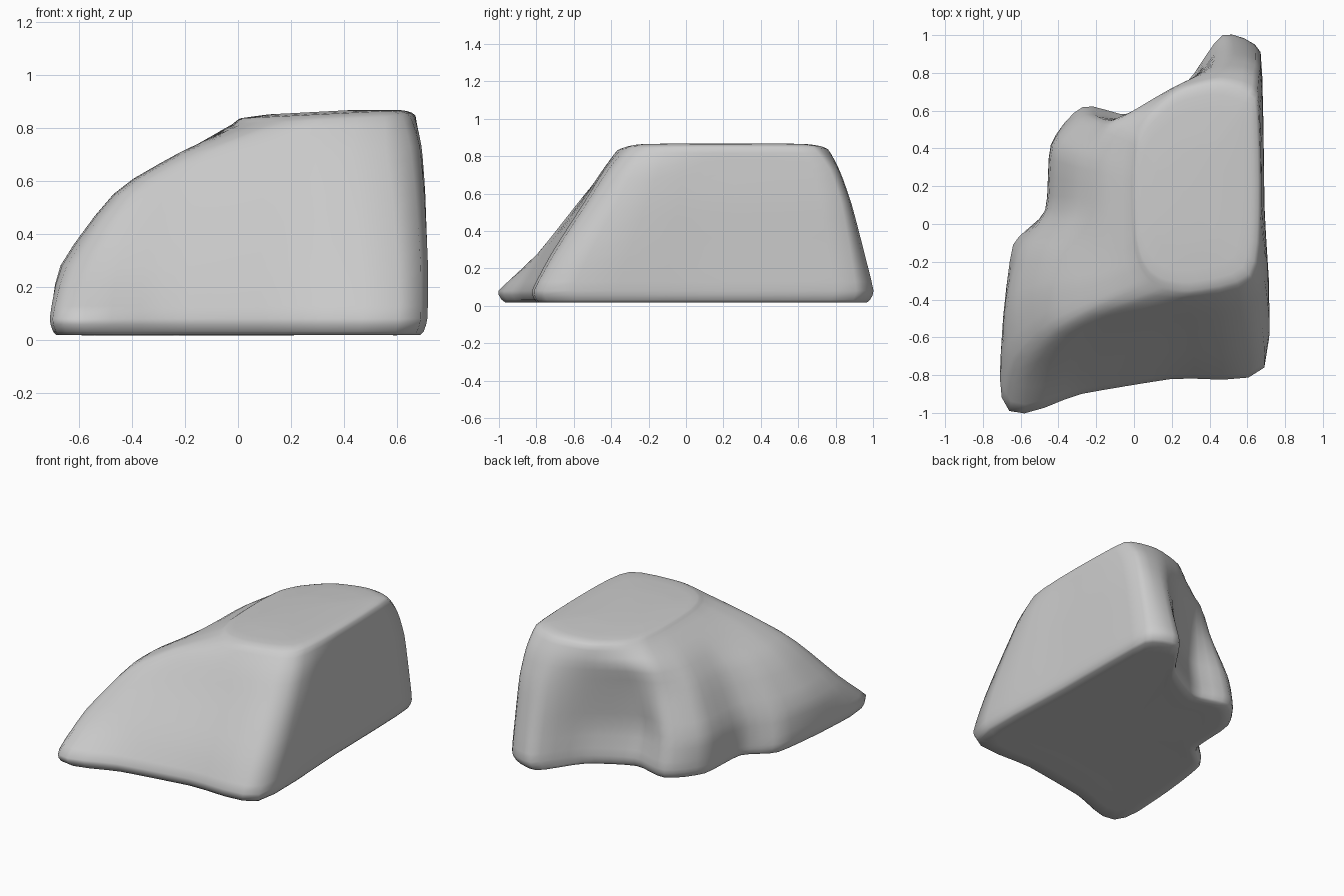
import bpy, bmesh
from mathutils import Vector

if "Cube" in bpy.data.objects:
    bpy.data.objects.remove(bpy.data.objects["Cube"])

# Horizontal outlines of the rock, counter-clockwise from the front left corner
OUTLINES = {
    0.08: [(-.66, -.99), (-.28, -.9), (.2, -.82), (.69, -.76), (.69, .1), (.67, .91), (.47, 1),
           (.27, .74), (-.02, .58), (-.27, .62), (-.44, .42), (-.47, .07), (-.64, -.11), (-.7, -.6)],
    0.28: [(-.61, -.77), (-.28, -.77), (.2, -.72), (.69, -.65), (.69, .1), (.67, .88), (.48, .95),
           (.26, .71), (-.03, .54), (-.26, .58), (-.43, .41), (-.46, .08), (-.6, -.14), (-.67, -.45)],
    0.55: [(-.43, -.56), (-.23, -.57), (.2, -.55), (.67, -.48), (.69, .1), (.67, .83), (.48, .88),
           (.25, .73), (.0, .58), (-.18, .53), (-.31, .36), (-.34, .08), (-.43, -.15), (-.47, -.35)],
    0.72: [(-.19, -.42), (-.1, -.45), (.2, -.45), (.65, -.37), (.68, .1), (.66, .77), (.46, .82),
           (.24, .74), (.03, .62), (-.12, .52), (-.19, .33), (-.2, .08), (-.21, -.13), (-.22, -.3)],
    0.83: [(.07, -.3), (.15, -.35), (.3, -.37), (.62, -.28), (.67, .1), (.65, .68), (.46, .76),
           (.23, .71), (.07, .58), (.0, .46), (-.02, .28), (-.02, .08), (-.01, -.1), (.02, -.22)],
}


def scaled(ring, factor, z):
    c = sum(ring, Vector()) / len(ring)
    return [Vector((c.x + (p.x - c.x) * factor, c.y + (p.y - c.y) * factor, z)) for p in ring]


def tangent(a, b, c):
    return (c - a).normalized() * .75 * min((b - a).length, (c - b).length)


def spline(a, b, c, d, t):
    u, v = tangent(a, b, c), tangent(b, c, d)
    return b + t * (u + t * (3 * (c - b) - 2 * u - v + t * (2 * (b - c) + u + v)))


def smooth_path(pts, steps, closed):
    n, out = len(pts), []
    pick = (lambda i: pts[i % n]) if closed else (lambda i: pts[max(0, min(i, n - 1))])
    for i in range(n if closed else n - 1):
        out += [spline(*(pick(i + k) for k in (-1, 0, 1, 2)), s / steps) for s in range(steps)]
    return out if closed else out + [pts[-1]]


# Add tucked-in rings at the foot and the nearly flat summit
rings = [[Vector((x, y, z)) for x, y in pts] for z, pts in OUTLINES.items()]
rings = ([scaled(rings[0], .6, .02), scaled(rings[0], .965, .018)] + rings
         + [scaled(rings[-1], .88, .852), scaled(rings[-1], .45, .862)])
rings = [smooth_path(r, 4, True) for r in rings]
columns = [smooth_path([r[i] for r in rings], 3, False) for i in range(len(rings[0]))]

# Skin the rings into one closed rock
bm = bmesh.new()
grid = []
for col in columns:
    for p in col:
        p.z += .05 * (p.x - .33) * max(0, p.z - .6) / .25   # summit rises to the right
    grid.append([bm.verts.new(p) for p in col])
n, m = len(grid), len(grid[0])
for i in range(n):
    a, b = grid[i], grid[(i + 1) % n]
    for j in range(m - 1):
        bm.faces.new((a[j], b[j], b[j + 1], a[j + 1]))
for j in (0, m - 1):
    cap = bm.faces.new([g[j] for g in grid])
    bmesh.ops.poke(bm, faces=[cap])
bmesh.ops.recalc_face_normals(bm, faces=bm.faces)
mesh = bpy.data.meshes.new("rock")
bm.to_mesh(mesh)
bm.free()
mesh.shade_smooth()
rock = bpy.data.objects.new("rock", mesh)
bpy.context.collection.objects.link(rock)
